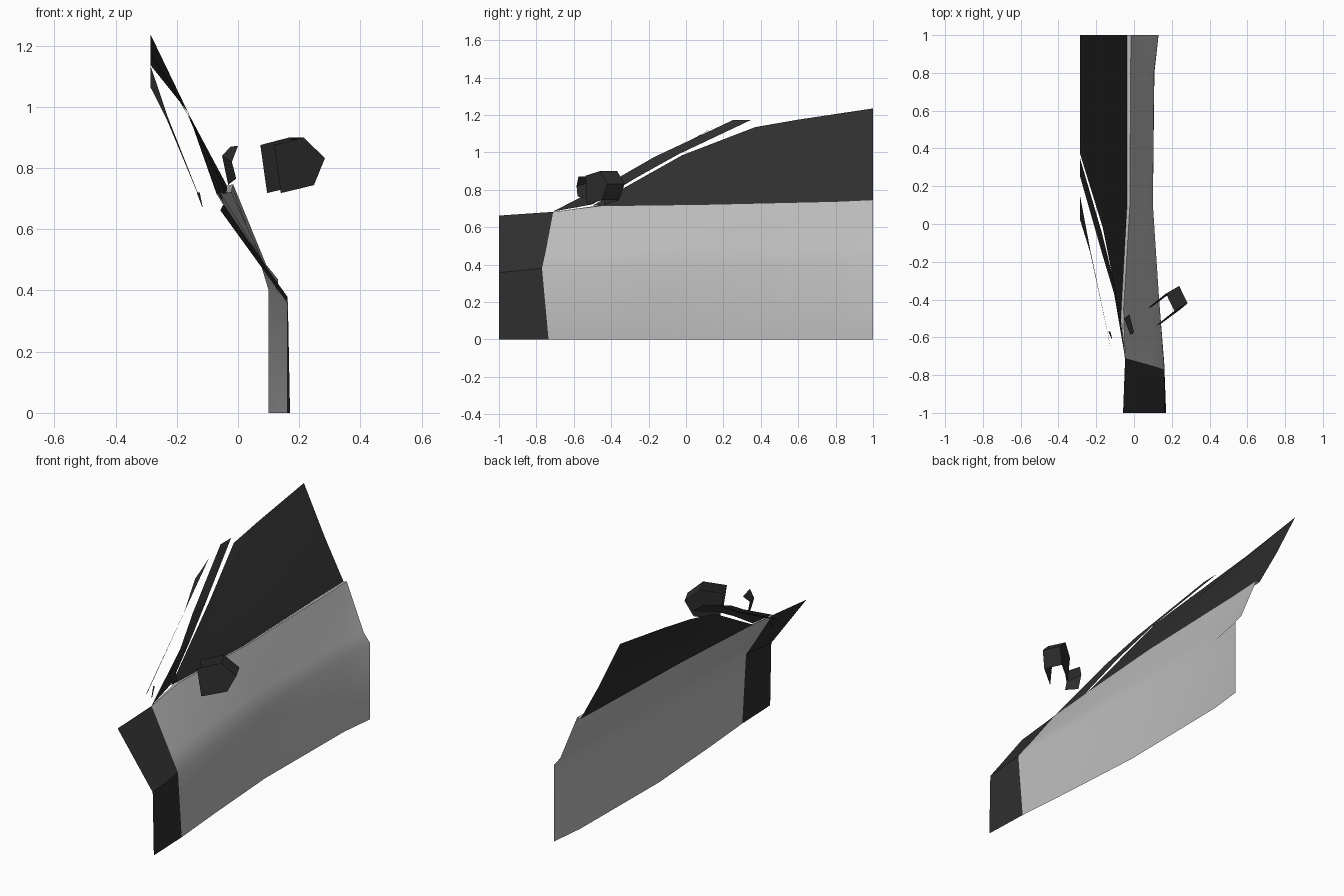
import bpy, math
from mathutils import Vector

if "Cube" in bpy.data.objects:
    bpy.data.objects.remove(bpy.data.objects["Cube"], do_unlink=True)


def material(name, rgb):
    m = bpy.data.materials.new(name)
    m.use_nodes = True
    m.diffuse_color = (*rgb, 1)
    m.node_tree.nodes["Principled BSDF"].inputs["Base Color"].default_value = (*rgb, 1)
    return m


SILVER = material("light grey paint", (0.5, 0.5, 0.5))
DARK = material("dark trim", (0.028, 0.028, 0.028))
BLACK = material("black plastic", (0.02, 0.02, 0.02))


def build(name, verts, faces, mat, smooth=None):
    me = bpy.data.meshes.new(name)
    me.from_pydata([tuple(v) for v in verts], [], faces)
    me.materials.append(mat)
    ob = bpy.data.objects.new(name, me)
    bpy.context.collection.objects.link(ob)
    if smooth:
        bpy.ops.object.select_all(action="DESELECT")
        ob.select_set(True)
        bpy.context.view_layer.objects.active = ob
        bpy.ops.object.shade_smooth_by_angle(angle=math.radians(smooth))
    return ob


def sheet(name, columns, mat, smooth=None):
    """Skin a row of matching sections, front to back."""
    n = len(columns[0])
    verts = [p for col in columns for p in col]
    faces = [(i * n + j, (i + 1) * n + j, (i + 1) * n + j + 1, i * n + j + 1)
             for i in range(len(columns) - 1) for j in range(n - 1)]
    return build(name, verts, faces, mat, smooth)


# Door skin: sections from sill to waistline, with a folded ledge on top
seam = [(.16, -.735, 0), (.161, -.77, .38), (.097, -.75, .47), (-.047, -.71, .682)]
door = [
    seam + [(-.05, -.705, .682)],
    [(.133, -.4, 0), (.133, -.4, .39), (.088, -.4, .48), (-.055, -.45, .715), (-.07, -.47, .715)],
    [(.1, .1, 0), (.1, .1, .4), (.073, .1, .49), (-.022, .1, .722), (-.037, .1, .718)],
    [(.108, .8, 0), (.106, .8, .42), (.078, .8, .49), (-.018, .8, .738), (-.036, .8, .734)],
    [(.13, 1, 0), (.13, 1, .437), (.092, 1, .484), (-.016, 1, .747), (-.036, 1, .742)],
]
sheet("door_skin", door, SILVER, 35)

# Dark fender section ahead of the door
fender = [(.17, -1, 0), (.163, -1, .357), (.099, -1, .445), (-.058, -1, .662)]
sheet("front_fender", [fender, seam], DARK, 35)

# Side window, leaning inward
sheet("side_window", [
    [(-.07, -.5, .715), (-.165, -.02, .985), (-.285, .37, 1.135)],
    [(-.037, .1, .718), (-.165, .3, .985), (-.285, .6, 1.175)],
    [(-.036, 1, .742), (-.155, 1, .965), (-.285, 1, 1.235)],
], DARK, 20)

# Windscreen pillar, a tapering strip in front of the window
sheet("windscreen_pillar", [
    [(-.047, -.71, .684), (-.07, -.5, .722)],
    [(-.105, -.37, .86), (-.115, -.27, .862)],
    [(-.165, -.17, .975), (-.172, -.04, .99)],
    [(-.285, .25, 1.172), (-.285, .345, 1.172)],
], DARK)

# Thin windscreen edge strip, inboard of the pillar
sheet("windscreen_strip", [
    [(-.125, -.645, .7), (-.127, -.64, .708)],
    [(-.232, -.15, .957), (-.23, -.145, .968)],
    [(-.285, .02, 1.062), (-.285, .145, 1.132)],
], BLACK)
sheet("windscreen_clip", [
    [(-.135, -.57, .72), (-.118, -.61, .675)],
    [(-.125, -.57, .72), (-.115, -.61, .67)],
], BLACK)

# Wing mirror: two parallel plates joined by a wrap around the outer end
outline = [Vector(p) for p in [(.118, -.537, .875), (.214, -.46, .9), (.284, -.42, .832),
                               (.248, -.45, .744), (.14, -.53, .718)]]
depth = Vector((-.045, .092, 0))
n = len(outline)
build("mirror_shell", outline + [p + depth for p in outline],
      [tuple(range(n)), tuple(reversed(range(n, 2 * n)))] +
      [(i, i + n, i + 1 + n, i + 1) for i in (1, 2)], DARK)

# Bent mirror mount plate
build("mirror_mount", [(-.052, -.5, .84), (-.024, -.478, .87), (0, -.575, .872),
                       (-.02, -.585, .82), (-.006, -.58, .765), (-.032, -.5, .745)],
      [(0, 1, 2, 3), (0, 3, 4, 5)], DARK)
